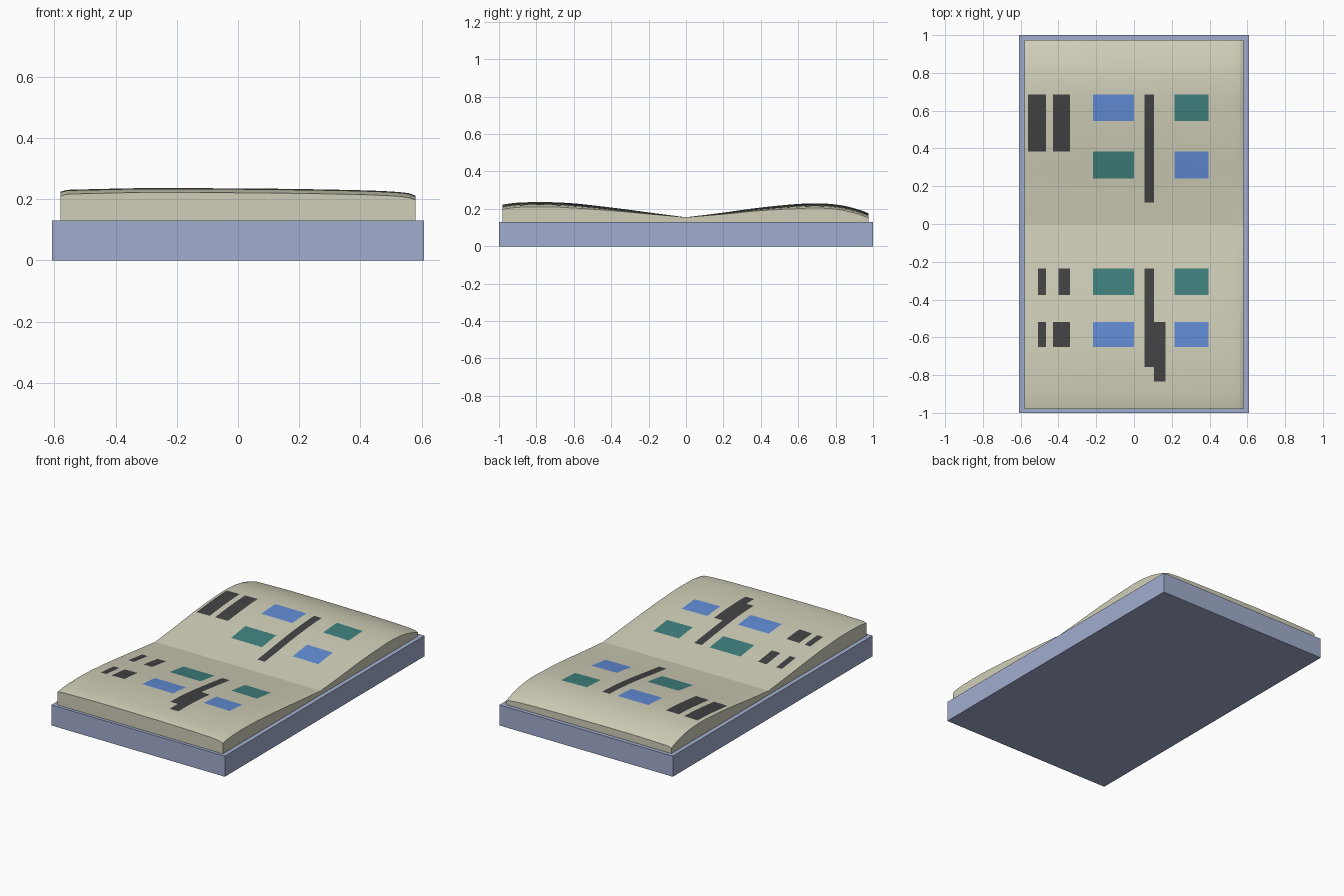
import bpy, bmesh, math

if "Cube" in bpy.data.objects:
    bpy.data.objects.remove(bpy.data.objects["Cube"])

def material(name, rgb):
    m = bpy.data.materials.new(name)
    m.diffuse_color = (*rgb, 1)
    m.use_nodes = True
    m.node_tree.nodes["Principled BSDF"].inputs["Base Color"].default_value = m.diffuse_color
    return m

COVER = material("cover_blue", (0.36, 0.42, 0.62))
PAPER = material("paper", (0.63, 0.62, 0.48))
DARK = material("dark_ink", (0.055, 0.055, 0.058))
BLUE = material("blue_ink", (0.12, 0.26, 0.66))
TEAL = material("teal_ink", (0.05, 0.215, 0.205))

def curve(points, t):
    """Smooth cubic through (t, value) points."""
    n = len(points)
    def slope(i):
        a, b = points[max(i - 1, 0)], points[min(i + 1, n - 1)]
        return (b[1] - a[1]) / (b[0] - a[0])
    i = 0
    while i < n - 2 and t > points[i + 1][0]:
        i += 1
    (t0, v0), (t1, v1) = points[i], points[i + 1]
    d = t1 - t0
    u = (t - t0) / d
    return ((2*u**3 - 3*u**2 + 1) * v0 + (u**3 - 2*u**2 + u) * d * slope(i)
            + (3*u**2 - 2*u**3) * v1 + (u**3 - u**2) * d * slope(i + 1))

# Page profiles: front half and back half along y, edge drop along x
FRONT = [(-0.98, 0.222), (-0.94, 0.229), (-0.88, 0.234), (-0.75, 0.236), (-0.6, 0.229),
         (-0.4, 0.207), (-0.2, 0.181), (0, 0.155)]
BACK = [(0, 0.155), (0.2, 0.18), (0.4, 0.207), (0.6, 0.226), (0.72, 0.229),
        (0.83, 0.219), (0.92, 0.197), (0.975, 0.177)]
DROP = [(-0.58, 0.012), (-0.56, 0.006), (-0.5, 0.004), (-0.3, 0), (0, 0.001), (0.2, 0.003),
        (0.4, 0.007), (0.5, 0.011), (0.56, 0.017), (0.58, 0.025)]

def height(x, y):
    h = curve(FRONT if y < 0 else BACK, y)
    return h - curve(DROP, x) * min(1, abs(y) / 0.6)

# Printed blocks: x0, x1, y0, y1, material slot (1 dark, 2 blue, 3 teal)
L, R = (-0.217, 0.0), (0.215, 0.395)
A, B = (0.545, 0.685), (0.24, 0.385)
C, D = (-0.375, -0.235), (-0.65, -0.52)
BLOCKS = [
    (-0.56, -0.467, 0.385, 0.685, 1), (-0.43, -0.34, 0.385, 0.685, 1),
    (0.055, 0.107, 0.115, 0.685, 1), (0.055, 0.107, -0.757, -0.235, 1),
    (0.107, 0.167, -0.835, -0.52, 1),
    (-0.507, -0.467, *C, 1), (-0.4, -0.34, *C, 1),
    (-0.507, -0.467, *D, 1), (-0.43, -0.34, *D, 1),
    (*L, *A, 2), (*R, *A, 3), (*L, *B, 3), (*R, *B, 2),
    (*L, *C, 3), (*R, *C, 3), (*L, *D, 2), (*R, *D, 2),
]

def lines(lo, hi, step, extra):
    """Grid lines that include every block edge."""
    n = round((hi - lo) / step)
    keep = sorted(set(extra) | {lo, hi})
    regular = [lo + (hi - lo) * i / n for i in range(n + 1)]
    return sorted(keep + [v for v in regular if min(abs(v - k) for k in keep) > step * 0.4])

def make_object(name, bm, mats):
    bmesh.ops.recalc_face_normals(bm, faces=bm.faces)
    me = bpy.data.meshes.new(name)
    bm.to_mesh(me)
    bm.free()
    for m in mats:
        me.materials.append(m)
    ob = bpy.data.objects.new(name, me)
    bpy.context.collection.objects.link(ob)
    return ob

# Cover slab
bm = bmesh.new()
bmesh.ops.create_cube(bm, size=1)
for v in bm.verts:
    v.co = (v.co.x * 1.216, v.co.y * 2, (v.co.z + 0.5) * 0.13)
make_object("book_cover", bm, [COVER])

# Curved page block with printed rectangles
xs = lines(-0.58, 0.58, 0.02, [b[i] for b in BLOCKS for i in (0, 1)])
ys = lines(-0.98, 0.975, 0.02, [b[i] for b in BLOCKS for i in (2, 3)] + [0.0])
bm = bmesh.new()
grid = [[bm.verts.new((x, y, height(x, y))) for x in xs] for y in ys]
for j in range(len(ys) - 1):
    for i in range(len(xs) - 1):
        f = bm.faces.new((grid[j][i], grid[j][i + 1], grid[j + 1][i + 1], grid[j + 1][i]))
        cx, cy = (xs[i] + xs[i + 1]) / 2, (ys[j] + ys[j + 1]) / 2
        for x0, x1, y0, y1, slot in BLOCKS:
            if x0 < cx < x1 and y0 < cy < y1:
                f.material_index = slot
# Side walls down to the cover
rim = [e for e in bm.edges if e.is_boundary]
walls = bmesh.ops.extrude_edge_only(bm, edges=rim)["geom"]
for v in walls:
    if isinstance(v, bmesh.types.BMVert):
        v.co.z = 0.128
for f in walls:
    if isinstance(f, bmesh.types.BMFace):
        f.material_index = 0
bmesh.ops.holes_fill(bm, edges=[e for e in bm.edges if e.is_boundary], sides=0)
pages = make_object("pages", bm, [PAPER, DARK, BLUE, TEAL])

bpy.ops.object.select_all(action='DESELECT')
pages.select_set(True)
bpy.context.view_layer.objects.active = pages
bpy.ops.object.shade_smooth_by_angle(angle=math.radians(11))
